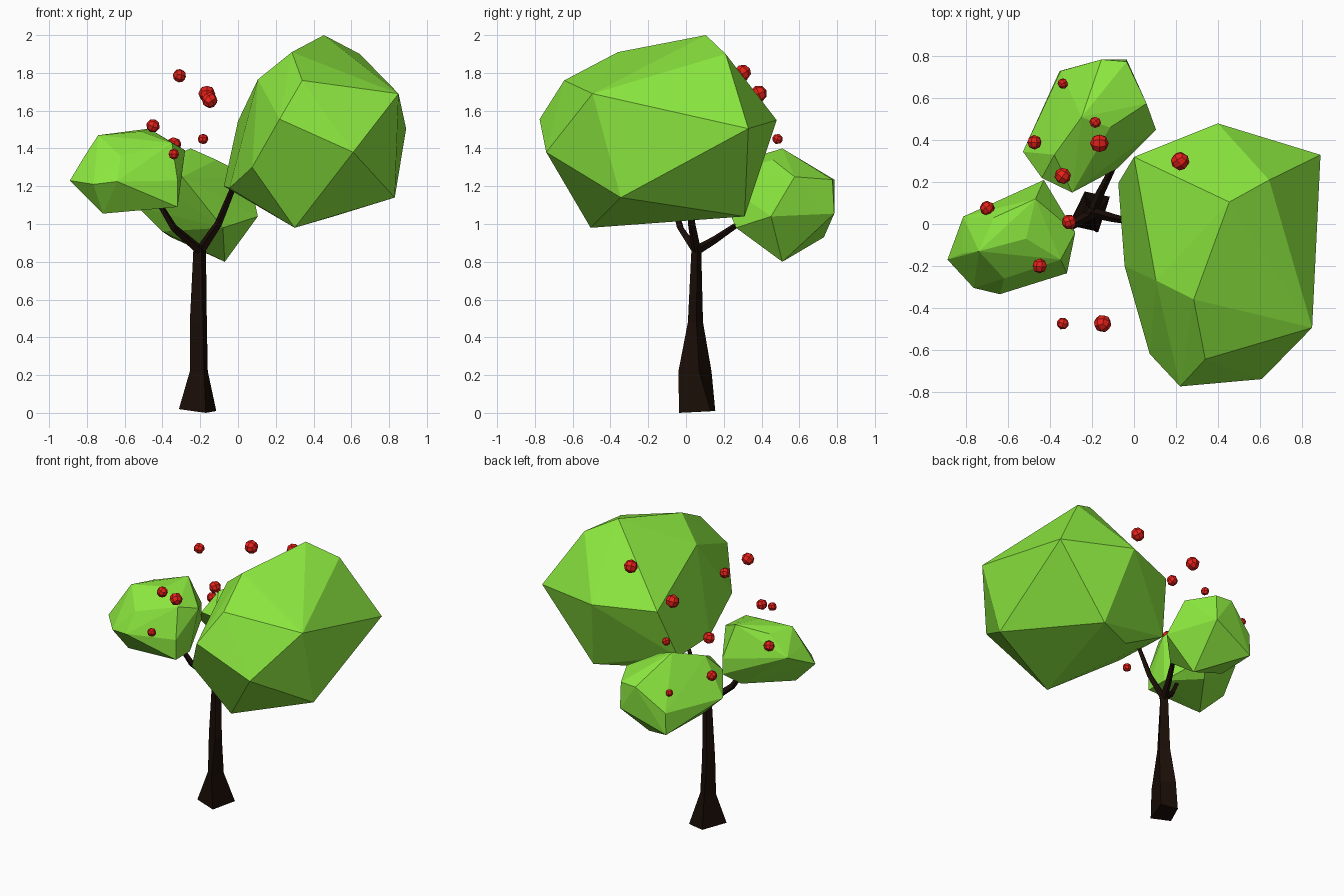
import bpy, bmesh
from mathutils import Vector


def material(name, rgb):
    m = bpy.data.materials.new(name)
    m.diffuse_color = (*rgb, 1)
    return m


LEAF = material("leaf_green", (0.26, 0.8, 0.05))
BARK = material("bark_brown", (0.010, 0.004, 0.002))
RED = material("fruit_red", (0.8, 0.015, 0.01))


def finish(bm, name, mat):
    bmesh.ops.recalc_face_normals(bm, faces=bm.faces)
    me = bpy.data.meshes.new(name)
    bm.to_mesh(me)
    bm.free()
    me.materials.append(mat)
    ob = bpy.data.objects.new(name, me)
    bpy.context.collection.objects.link(ob)
    return ob


def hull(name, points):
    """Faceted foliage clump: the convex skin around a few corner points."""
    bm = bmesh.new()
    for p in points:
        bm.verts.new(p)
    bmesh.ops.convex_hull(bm, input=bm.verts[:])
    loose = [v for v in bm.verts if not v.link_faces]
    bmesh.ops.delete(bm, geom=loose, context='VERTS')
    return finish(bm, name, LEAF)


# Foliage clumps
hull("large_foliage", [
    (.455, .105, 2.0), (.645, .21, 1.9), (.285, -.36, 1.91), (.34, -.645, 1.76),
    (.85, -.495, 1.69), (.22, -.775, 1.555), (.61, -.74, 1.38), (.89, .33, 1.505),
    (.83, -.345, 1.14), (.30, -.505, .98), (.075, -.62, 1.30), (-.045, -.2, 1.19),
    (.105, -.27, 1.765), (0, .32, 1.545), (-.075, .195, 1.2), (.40, .48, 1.55),
    (.505, .31, 1.04), (.22, .18, 1.05)])
hull("left_foliage", [
    (-.89, -.17, 1.23), (-.815, .035, 1.33), (-.815, -.14, 1.355), (-.74, -.13, 1.47),
    (-.515, -.07, 1.49), (-.47, .12, 1.505), (-.43, .21, 1.29), (-.43, .21, 1.18),
    (-.28, -.04, 1.39), (-.32, -.235, 1.23), (-.32, -.235, 1.09), (-.32, -.08, 1.09),
    (-.64, -.335, 1.225), (-.765, -.305, 1.21), (-.35, -.17, 1.43), (-.62, -.26, 1.36),
    (-.67, .03, 1.46), (-.715, -.2, 1.055), (-.5, .1, 1.09)])
hull("back_foliage", [
    (-.25, .51, 1.40), (-.115, .46, 1.34), (.06, .575, 1.25), (-.155, .785, 1.235),
    (-.035, .785, 1.055), (-.035, .775, 1.235), (.105, .45, 1.04), (-.07, .51, .80),
    (-.355, .73, .93), (-.35, .73, 1.08), (-.53, .345, 1.09), (-.44, .22, 1.22),
    (-.295, .15, 1.25), (-.08, .265, .98), (-.4, .4, .96), (-.38, .33, 1.345)])

# Trunk: four-sided rings joined upward
rings = [
    (.01, [(-.235, .155), (-.115, .13), (-.17, -.037), (-.313, -.005)]),
    (.22, [(-.235, .135), (-.16, .07), (-.18, -.04), (-.255, .03)]),
    (.48, [(-.225, .09), (-.165, .055), (-.185, .01), (-.255, .04)]),
    (.89, [(-.215, .08), (-.17, .06), (-.195, .03), (-.235, .05)])]
bm = bmesh.new()
loops = [[bm.verts.new((x, y, z)) for x, y in pts] for z, pts in rings]
loops[0][2].co.z = 0.0
loops[0][3].co.z = 0.02
for a, b in zip(loops, loops[1:]):
    for i in range(4):
        j = (i + 1) % 4
        bm.faces.new((a[i], a[j], b[j], b[i]))
bm.faces.new(loops[0])
bm.faces.new(loops[-1])
finish(bm, "trunk", BARK)

# Branches: tapered four-sided tubes reaching into the clumps
branches = {
    "right_branch": [(-.2, .055, .86), (-.105, .03, 1.0), (-.01, .01, 1.23)],
    "left_branch": [(-.2, .05, .86), (-.34, -.03, .98), (-.43, -.07, 1.13)],
    "back_branch": [(-.2, .055, .86), (-.16, .15, .915), (-.09, .29, 1.01)]}
for name, path in branches.items():
    bm = bmesh.new()
    prev = None
    pts = [Vector(p) for p in path]
    for k, p in enumerate(pts):
        d = (pts[min(k + 1, 2)] - pts[max(k - 1, 0)]).normalized()
        side = d.cross(Vector((0, 0, 1))).normalized()
        up = side.cross(d)
        r = (.026, .02, .014)[k]
        ring = [bm.verts.new(p + o * r) for o in (side, up, -side, -up)]
        if prev:
            for i in range(4):
                j = (i + 1) % 4
                bm.faces.new((prev[i], prev[j], ring[j], ring[i]))
        else:
            bm.faces.new(ring)
        prev = ring
    bm.faces.new(prev)
    finish(bm, name, BARK)

# Fruit: small rounded cubes, 24 flat faces each
fruits = [
    (-.165, .385, 1.69, .045), (-.185, .485, 1.45, .028), (-.15, -.475, 1.655, .042),
    (-.31, .01, 1.785, .036), (-.45, -.2, 1.52, .036), (-.34, -.475, 1.37, .029),
    (-.34, .23, 1.42, .04), (.22, .30, 1.80, .045), (-.34, .67, 1.2, .025),
    (-.475, .39, 1.25, .035), (-.70, .075, 1.4, .036)]
for n, (x, y, z, r) in enumerate(fruits):
    bm = bmesh.new()
    bmesh.ops.create_cube(bm, size=1)
    bmesh.ops.subdivide_edges(bm, edges=bm.edges[:], cuts=1, use_grid_fill=True)
    for v in bm.verts:
        v.co = v.co.normalized() * r
    ob = finish(bm, f"fruit_{n + 1}", RED)
    ob.location = (x, y, z)
    ob.rotation_euler = (.4 + n, .3 * n, .7 * n)
